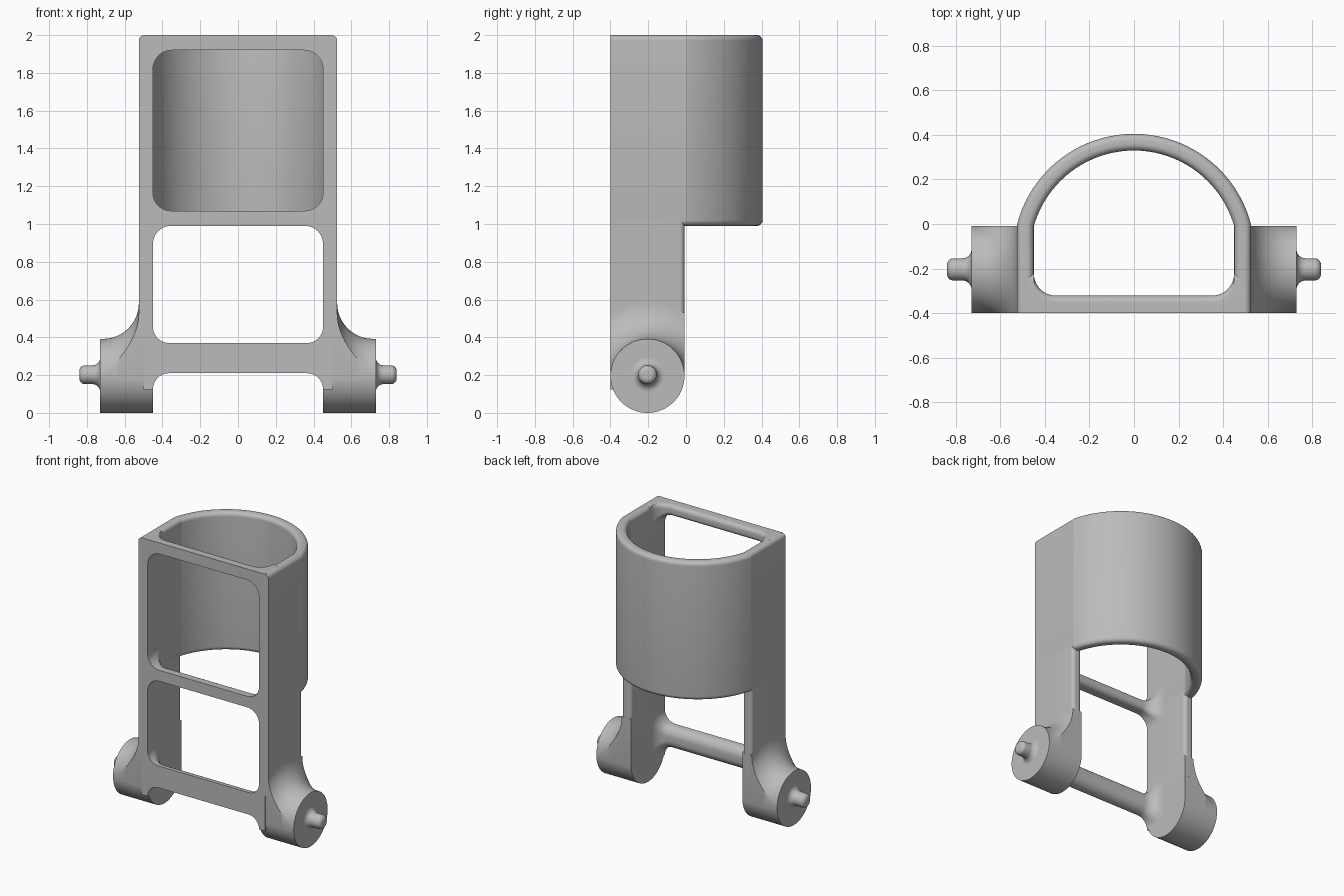
import bpy, bmesh
from math import pi, sin, cos, acos, asin, sqrt, radians

if "Cube" in bpy.data.objects:
    bpy.data.objects.remove(bpy.data.objects["Cube"])

grey = bpy.data.materials.new("plain_grey")
grey.use_nodes = True
grey.diffuse_color = (0.5, 0.5, 0.5, 1)
grey.node_tree.nodes["Principled BSDF"].inputs["Base Color"].default_value = (0.5, 0.5, 0.5, 1)

# Shared dimensions
HALF = 0.525          # outer half width
WALL = 0.075          # wall thickness
FRONT, BACK = -0.4, -0.008
RIM = 0.03            # edge rounding
AXIS_Y, AXIS_Z, BOSS_R = -0.204, 0.196, 0.196


def arc(cx, cy, r, a0, a1, n=8):
    return [(cx + r * cos(a0 + (a1 - a0) * i / n),
             cy + r * sin(a0 + (a1 - a0) * i / n)) for i in range(n + 1)]


def rounded_rect(u0, v0, u1, v1, r):
    return (arc(u1 - r, v0 + r, r, -pi / 2, 0) + arc(u1 - r, v1 - r, r, 0, pi / 2)
            + arc(u0 + r, v1 - r, r, pi / 2, pi) + arc(u0 + r, v0 + r, r, pi, 1.5 * pi))


def loft(name, rings, angle=30):
    """Skin closed rings of points, cap both ends, shade smooth."""
    bm = bmesh.new()
    loops = [[bm.verts.new(p) for p in ring] for ring in rings]
    n = len(loops[0])
    for a, b in zip(loops, loops[1:]):
        for i in range(n):
            j = (i + 1) % n
            bm.faces.new((a[i], a[j], b[j], b[i]))
    bm.faces.new(loops[0])
    bm.faces.new(loops[-1])
    bmesh.ops.recalc_face_normals(bm, faces=bm.faces)
    mesh = bpy.data.meshes.new(name)
    bm.to_mesh(mesh)
    bm.free()
    mesh.materials.append(grey)
    obj = bpy.data.objects.new(name, mesh)
    bpy.context.collection.objects.link(obj)
    bpy.ops.object.select_all(action='DESELECT')
    obj.select_set(True)
    bpy.context.view_layer.objects.active = obj
    bpy.ops.object.shade_smooth_by_angle(angle=radians(angle))
    return obj


# Curved cup wall: rounded section swept round a D-shaped path, open at the front
DEPTH = 0.405
radius = (HALF ** 2 + DEPTH ** 2) / (2 * DEPTH)
centre = DEPTH - radius
start = asin(-centre / radius)
stations = [((HALF, FRONT), 0)]
for i in range(41):
    a = start + (pi - 2 * start) * i / 40
    bend = a / 2 if i == 0 else (a + pi) / 2 if i == 40 else a
    stations.append(((radius * cos(a), centre + radius * sin(a)), bend))
stations.append(((-HALF, FRONT), pi))
section = rounded_rect(-WALL, 0.99, 0, 2, RIM)
loft("cup_wall", [[(p[0] + u * cos(a), p[1] + u * sin(a), z) for u, z in section]
                  for p, a in stations], 12)


# Cross bars: flat front, rounded back, flaring into the side walls
def cross_bar(name, low, high, r, flare, flare_top=True):
    inner = HALF - WALL
    xs = [inner - flare + flare * sin(pi / 2 * i / 10) for i in range(11)] + [inner + 0.05]
    rings = []
    for x in [-x for x in reversed(xs)] + xs:
        d = min(max(abs(x) - inner + flare, 0), flare)
        f = flare - sqrt(max(flare ** 2 - d ** 2, 0))
        lo, hi, back = low - f, high + (f if flare_top else 0), -0.322 + f
        sec = ([(FRONT, lo)] + arc(back - r, lo + r, r, -pi / 2, 0)
               + arc(back - r, hi - r, r, 0, pi / 2) + [(FRONT, hi)])
        rings.append([(x, y, z) for y, z in sec])
    loft(name, rings)


cross_bar("top_bar", 1.92, 2.0, 0.03, 0.1, False)
cross_bar("middle_bar", 0.99, 1.07, 0.035, 0.095)
cross_bar("lower_bar", 0.21, 0.37, 0.065, 0.085)


# Pivot boss section: round below, flat sides, larger arc on top
def boss_ring(x, r):
    lower = arc(AXIS_Y, AXIS_Z, BOSS_R, pi, 2 * pi, 32)[1:-1]
    edge = acos(min(1, BOSS_R / r))
    upper = arc(AXIS_Y, AXIS_Z, r, edge, pi - edge, 32)
    return [(x, y, z) for y, z in lower + upper]


FILLET, BOSS_END = 0.19, 0.73
boss_profile = [(HALF - WALL, BOSS_R + FILLET)]
boss_profile += arc(HALF + FILLET, BOSS_R + FILLET, FILLET, pi, 1.5 * pi, 16)
boss_profile += [(BOSS_END, BOSS_R)]

# Pivot pin: flared root and rounded tip
pin_profile = ([(0.72, 0.09)] + arc(0.77, 0.09, 0.04, pi, 1.5 * pi)
               + arc(0.81, 0.02, 0.03, pi / 2, 0))

for side, s in (("left", 1), ("right", -1)):
    # Upright leg with softened back edges
    x0, x1 = HALF - WALL, HALF
    plan = ([(x0, FRONT), (x1, FRONT)] + arc(x1 - 0.025, BACK - 0.025, 0.025, 0, pi / 2)
            + arc(x0 + 0.025, BACK - 0.025, 0.025, pi / 2, pi))
    loft(side + "_leg", [[(s * x, y, z) for x, y in plan] for z in (0.38, 1.03)])

    # Foot and boss blended into the leg
    loft(side + "_pivot_boss", [[(s * x, y, z) for x, y, z in boss_ring(px, r)]
                                for px, r in boss_profile])

    loft(side + "_pivot_pin", [[(s * px, y, z) for y, z in
                                arc(AXIS_Y, AXIS_Z + 0.006, r, 0, 2 * pi, 40)[:-1]]
                               for px, r in pin_profile])
